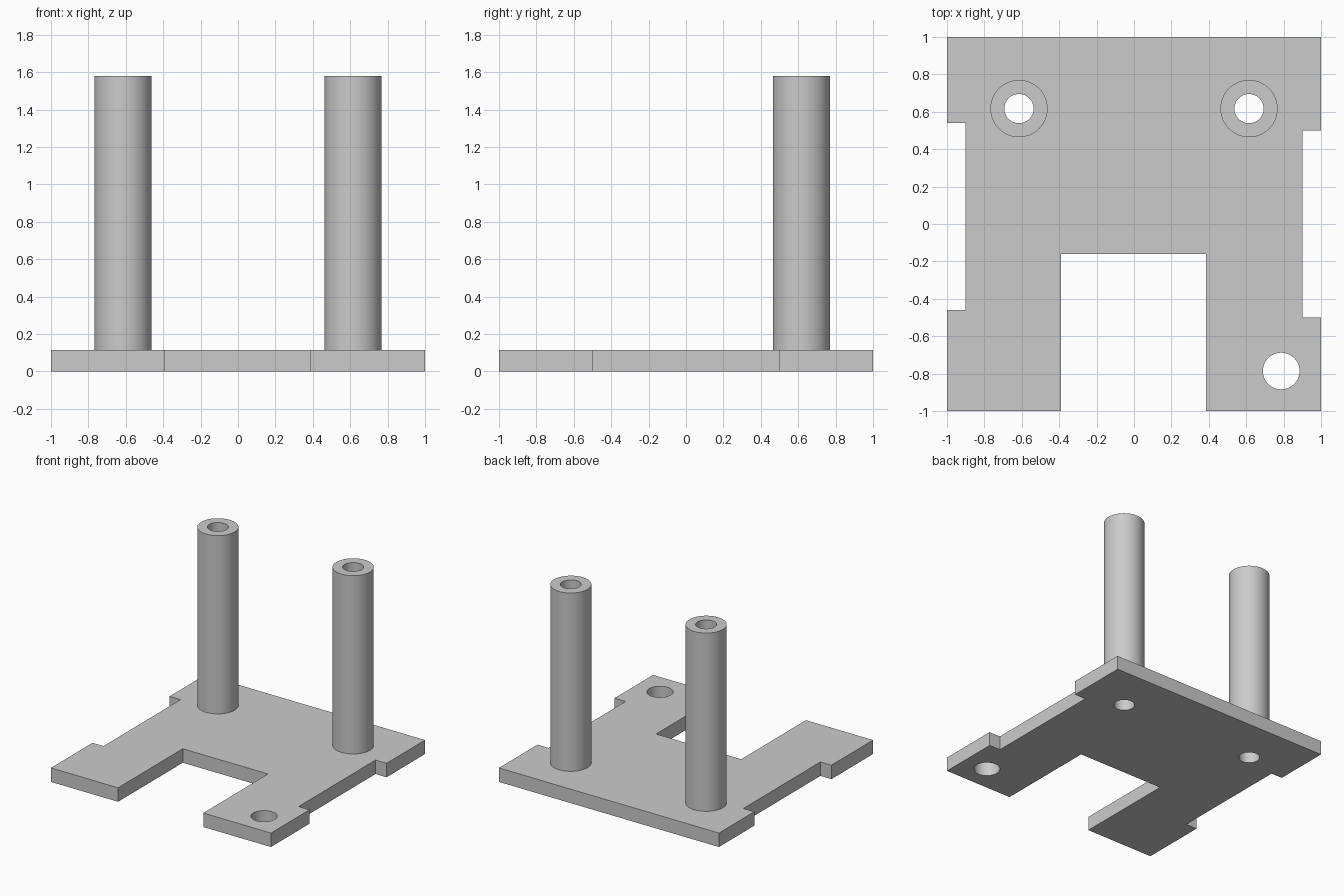
import bpy
import bmesh
from math import radians

cube = bpy.data.objects.get("Cube")
if cube:
    bpy.data.objects.remove(cube, do_unlink=True)

THICK, TOP = 0.115, 1.58
POST_R, BORE_R, HOLE_R = 0.153, 0.078, 0.098
POSTS = {"left": (0.615, 0.617), "right": (-0.615, 0.617)}
SIDES = 64

grey = bpy.data.materials.new("plain grey")
grey.use_nodes = True
colour = (0.6, 0.6, 0.6, 1)
grey.diffuse_color = colour
grey.node_tree.nodes["Principled BSDF"].inputs["Base Color"].default_value = colour


def make_object(name, bm):
    bmesh.ops.recalc_face_normals(bm, faces=bm.faces)
    mesh = bpy.data.meshes.new(name)
    bm.to_mesh(mesh)
    bm.free()
    mesh.materials.append(grey)
    obj = bpy.data.objects.new(name, mesh)
    bpy.context.collection.objects.link(obj)
    return obj


def cylinder(name, radius, xy, low, high):
    bm = bmesh.new()
    bmesh.ops.create_cone(bm, cap_ends=True, segments=SIDES, radius1=radius,
                          radius2=radius, depth=high - low)
    bmesh.ops.translate(bm, verts=bm.verts, vec=(*xy, (low + high) / 2))
    return make_object(name, bm)


def drill(target, radius, xy):
    cutter = cylinder("drill", radius, xy, -0.2, TOP + 0.2)
    cutter.hide_render = True
    mod = target.modifiers.new("hole", "BOOLEAN")
    mod.operation = "DIFFERENCE"
    mod.solver = "EXACT"
    mod.object = cutter
    activate(target)
    bpy.ops.object.modifier_apply(modifier=mod.name)
    bpy.data.objects.remove(cutter, do_unlink=True)


def activate(obj):
    bpy.ops.object.select_all(action="DESELECT")
    obj.select_set(True)
    bpy.context.view_layer.objects.active = obj


# Base plate: square with a front slot and a notch on each side
outline = [(-1, -1), (-0.39, -1), (-0.39, -0.16), (0.385, -0.16), (0.385, -1),
           (1, -1), (1, -0.5), (0.9, -0.5), (0.9, 0.5), (1, 0.5), (1, 1),
           (-1, 1), (-1, 0.54), (-0.9, 0.54), (-0.9, -0.46), (-1, -0.46)]
bm = bmesh.new()
face = bm.faces.new([bm.verts.new((x, y, 0)) for x, y in outline])
raised = bmesh.ops.extrude_face_region(bm, geom=[face], use_keep_orig=True)["geom"]
bmesh.ops.translate(bm, vec=(0, 0, THICK),
                    verts=[v for v in raised if isinstance(v, bmesh.types.BMVert)])
plate = make_object("base_plate", bm)

# Front corner hole
drill(plate, HOLE_R, (0.787, -0.786))

# Hollow posts, with the bore continuing through the plate
parts = [plate]
for side, xy in POSTS.items():
    post = cylinder(side + "_post", POST_R, xy, THICK, TOP)
    for part in (post, plate):
        drill(part, BORE_R, xy)
    parts.append(post)

for part in parts:
    activate(part)
    bpy.ops.object.shade_smooth_by_angle(angle=radians(30))
